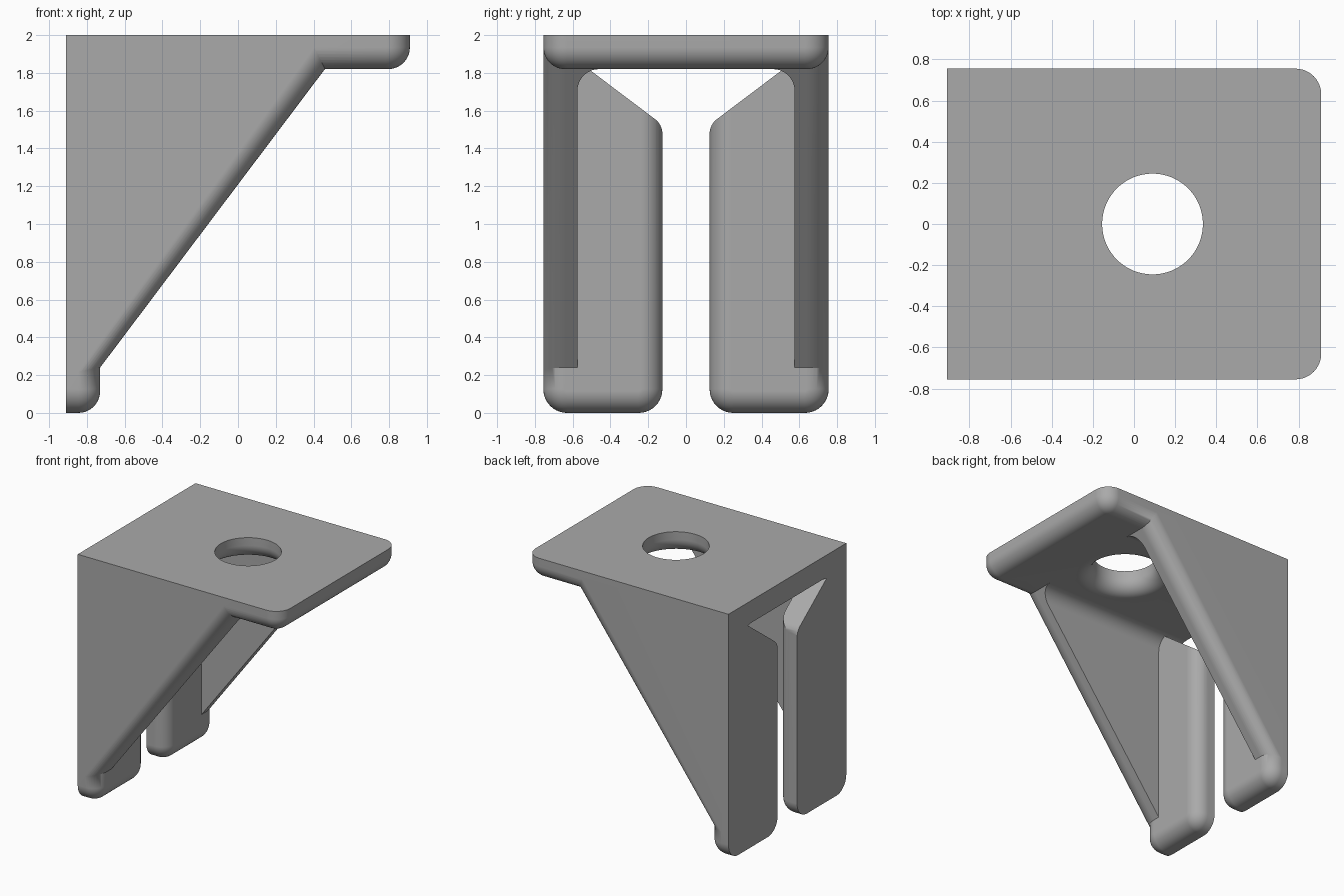
import bpy, bmesh
from math import sin, cos, radians, pi
from mathutils import Vector

if "Cube" in bpy.data.objects:
    bpy.data.objects.remove(bpy.data.objects["Cube"])

BACK, FRONT, SIDE, TOP, T = -0.91, 0.91, 0.755, 2.0, 0.18
RIM, CORNER = 0.115, 0.125
UNDER = TOP - T
SLOPE = Vector((1.19, 0, 1.58)).normalized()      # direction of the gusset edge
NOTCH = Vector((BACK + T, 0, 0.24))

grey = bpy.data.materials.new("plain grey")
grey.use_nodes = True
grey.diffuse_color = (0.4, 0.4, 0.4, 1)
grey.node_tree.nodes["Principled BSDF"].inputs["Base Color"].default_value = (0.4, 0.4, 0.4, 1)


def finish(bm, name):
    bmesh.ops.recalc_face_normals(bm, faces=bm.faces)
    mesh = bpy.data.meshes.new(name)
    bm.to_mesh(mesh)
    bm.free()
    mesh.materials.append(grey)
    obj = bpy.data.objects.new(name, mesh)
    bpy.context.collection.objects.link(obj)
    return obj


def prism(points, push):
    bm = bmesh.new()
    face = bm.faces.new([bm.verts.new(p) for p in points])
    new = bmesh.ops.extrude_face_region(bm, geom=[face])["geom"]
    moved = [v for v in new if isinstance(v, bmesh.types.BMVert)]
    bmesh.ops.translate(bm, verts=moved, vec=push)
    bmesh.ops.recalc_face_normals(bm, faces=bm.faces)
    return bm


def box(lo, hi):
    outline = [(lo[0], lo[1], lo[2]), (hi[0], lo[1], lo[2]),
               (hi[0], hi[1], lo[2]), (lo[0], hi[1], lo[2])]
    return prism(outline, (0, 0, hi[2] - lo[2]))


def round_edges(bm, radius, rule):
    """Bevel every edge whose two ends both pass the rule."""
    edges = [e for e in bm.edges if rule(e.verts[0].co, e.verts[1].co)]
    bmesh.ops.bevel(bm, geom=edges, offset=radius, segments=10, profile=0.5,
                    affect='EDGES', clamp_overlap=False)


def clip(bm, point, normal):
    geom = bm.verts[:] + bm.edges[:] + bm.faces[:]
    cut = bmesh.ops.bisect_plane(bm, geom=geom, plane_co=point, plane_no=normal,
                                 clear_outer=True)["geom_cut"]
    edges = [e for e in cut if isinstance(e, bmesh.types.BMEdge)]
    bmesh.ops.contextual_create(bm, geom=edges)


def near(a, b):
    return abs(a - b) < 1e-4


# Top plate: rounded front corners and a rounded lower rim
bm = box((BACK, -SIDE, UNDER), (FRONT, SIDE, TOP))
round_edges(bm, CORNER, lambda a, b: near(a.x, FRONT) and near(b.x, FRONT) and near(a.y, b.y))
round_edges(bm, RIM, lambda a, b: near(a.z, UNDER) and near(b.z, UNDER)
            and not (near(a.x, BACK) and near(b.x, BACK)))
bracket = finish(bm, "bracket")

# Side gusset: sloping edge rounded on the outside
low, high = (NOTCH + SLOPE * (z - NOTCH.z) / SLOPE.z for z in (0.13, TOP))
bm = prism([(BACK, SIDE, low.z), (low.x, SIDE, low.z),
            (high.x, SIDE, TOP), (BACK, SIDE, TOP)], (0, -T, 0))
round_edges(bm, RIM, lambda a, b: near(a.y, SIDE) and near(b.y, SIDE)
            and abs(a.x - b.x) > 0.2 and abs(a.z - b.z) > 0.2)
gusset = finish(bm, "side_gusset")

# Back flange: rounded foot and rim, sloping top with a rounded corner
bm = box((BACK, 0.125, 0), (BACK + T, SIDE, 1.95))
round_edges(bm, CORNER, lambda a, b: near(a.z, 0) and near(b.z, 0) and near(a.y, b.y))
round_edges(bm, RIM, lambda a, b: near(a.x, BACK + T) and near(b.x, BACK + T)
            and not (near(a.z, 1.95) and near(b.z, 1.95)))
for angle in (127, 137, 147, 157, 167):
    normal = Vector((0, cos(radians(angle)), sin(radians(angle))))
    clip(bm, Vector((0, 0.225, 1.476)) + normal * 0.1, normal)
flange = finish(bm, "back_flange")

# Inner fillet between gusset and top plate, cut off along the slope
r, inner = 0.115, SIDE - T
arc = [(BACK, inner - r + r * sin(t * pi / 20), UNDER - r + r * cos(t * pi / 20))
       for t in range(11)]
over = 0.05
bm = prism(arc + [(BACK, inner + over, UNDER - r), (BACK, inner + over, UNDER + over),
                  (BACK, inner - r, UNDER + over)], (1.6, 0, 0))
clip(bm, NOTCH, Vector((SLOPE.z, 0, -SLOPE.x)))
fillet = finish(bm, "inner_fillet")

# Hole cutter: straight bore that flares out at the underside
bore = 0.245
profile = [(0, 2.1), (bore, 2.1)]
profile += [(bore + RIM * (1 - cos(t * pi / 20)), UNDER + RIM * (1 - sin(t * pi / 20)))
            for t in range(11)]
profile += [(bore + RIM, 1.75), (0, 1.75)]
bm = bmesh.new()
verts = [bm.verts.new((x, 0, z)) for x, z in profile]
edges = [bm.edges.new(pair) for pair in zip(verts, verts[1:])]
bmesh.ops.spin(bm, geom=verts + edges, cent=(0, 0, 0), axis=(0, 0, 1),
               angle=2 * pi, steps=64)
bmesh.ops.remove_doubles(bm, verts=bm.verts, dist=1e-5)
bmesh.ops.translate(bm, verts=bm.verts, vec=(0.09, 0, 0))
hole = finish(bm, "hole_cutter")

# Join the parts, then mirror the left half to the right
bpy.ops.object.select_all(action='DESELECT')
bpy.context.view_layer.objects.active = bracket
bracket.select_set(True)
for part, operation in ((gusset, 'UNION'), (flange, 'UNION'),
                        (fillet, 'UNION'), (hole, 'DIFFERENCE')):
    part.hide_render = True
    mod = bracket.modifiers.new(part.name, 'BOOLEAN')
    mod.object, mod.operation, mod.solver = part, operation, 'EXACT'
    bpy.ops.object.modifier_apply(modifier=mod.name)
    bpy.data.objects.remove(part)
mirror = bracket.modifiers.new("mirror", 'MIRROR')
mirror.use_axis = (False, True, False)
mirror.use_bisect_axis = (False, True, False)
bpy.ops.object.modifier_apply(modifier=mirror.name)

# Smooth rounded edges, keep the flat faces flat
bpy.ops.object.shade_smooth_by_angle(angle=radians(30))
weighted = bracket.modifiers.new("weighted_normals", 'WEIGHTED_NORMAL')
weighted.keep_sharp = True
